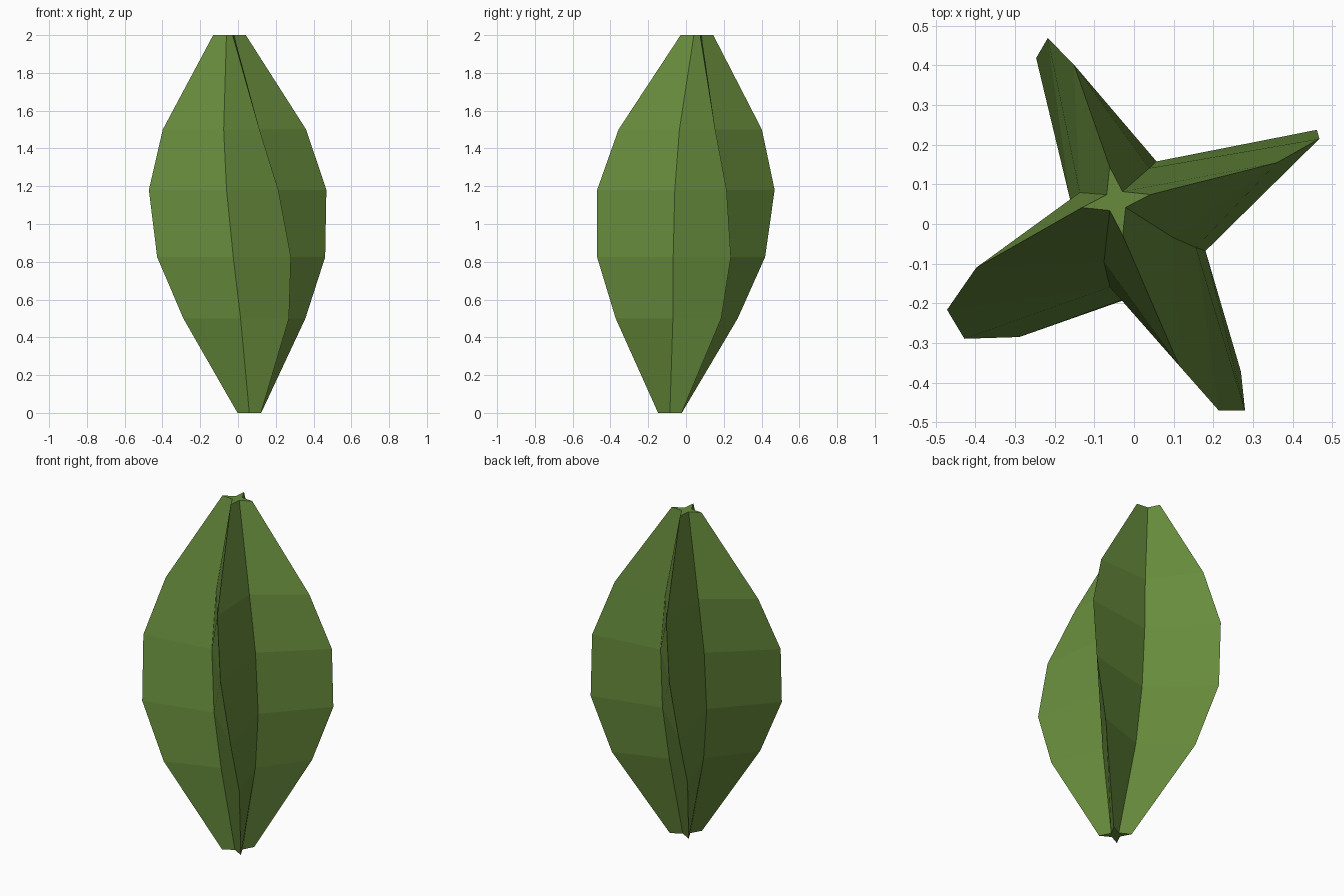
import bpy, bmesh, math

if "Cube" in bpy.data.objects:
    bpy.data.objects.remove(bpy.data.objects["Cube"])

green = bpy.data.materials.new("leaf green")
green.diffuse_color = (0.135, 0.26, 0.045, 1)
green.use_nodes = True
green.node_tree.nodes["Principled BSDF"].inputs["Base Color"].default_value = green.diffuse_color

# Height and rib-tip radius of each star-shaped section
SECTIONS = [(0.0, 0.088), (0.5, 0.40), (0.825, 0.517),
            (1.18, 0.517), (1.5, 0.402), (2.0, 0.088)]
RIBS = 4
VALLEY = 0.327          # valley radius relative to the tip radius


def star_ring(bm, z, radius):
    """One star section: the centre leans and the star twists with height."""
    cx, cy = 0.060 - 0.0525 * z, -0.085 + 0.0715 * z
    twist = math.radians(44.6 - 16.9 * z)
    ring = []
    for i in range(RIBS * 2):
        a = twist + i * math.pi / RIBS
        r = radius * (VALLEY if i % 2 else 1)
        ring.append(bm.verts.new((cx + r * math.cos(a), cy + r * math.sin(a), z)))
    return ring


# Twisted ribbed body, lofted through the sections and capped
bm = bmesh.new()
rings = [star_ring(bm, z, r) for z, r in SECTIONS]
n = RIBS * 2
for low, high in zip(rings, rings[1:]):
    for i in range(n):
        j = (i + 1) % n
        bm.faces.new((low[i], low[j], high[j], high[i]))
bm.faces.new(rings[-1])
bm.faces.new(rings[0][::-1])
bmesh.ops.recalc_face_normals(bm, faces=bm.faces)

mesh = bpy.data.meshes.new("ribbed_body")
bm.to_mesh(mesh)
bm.free()
mesh.materials.append(green)
body = bpy.data.objects.new("ribbed_body", mesh)
bpy.context.collection.objects.link(body)
